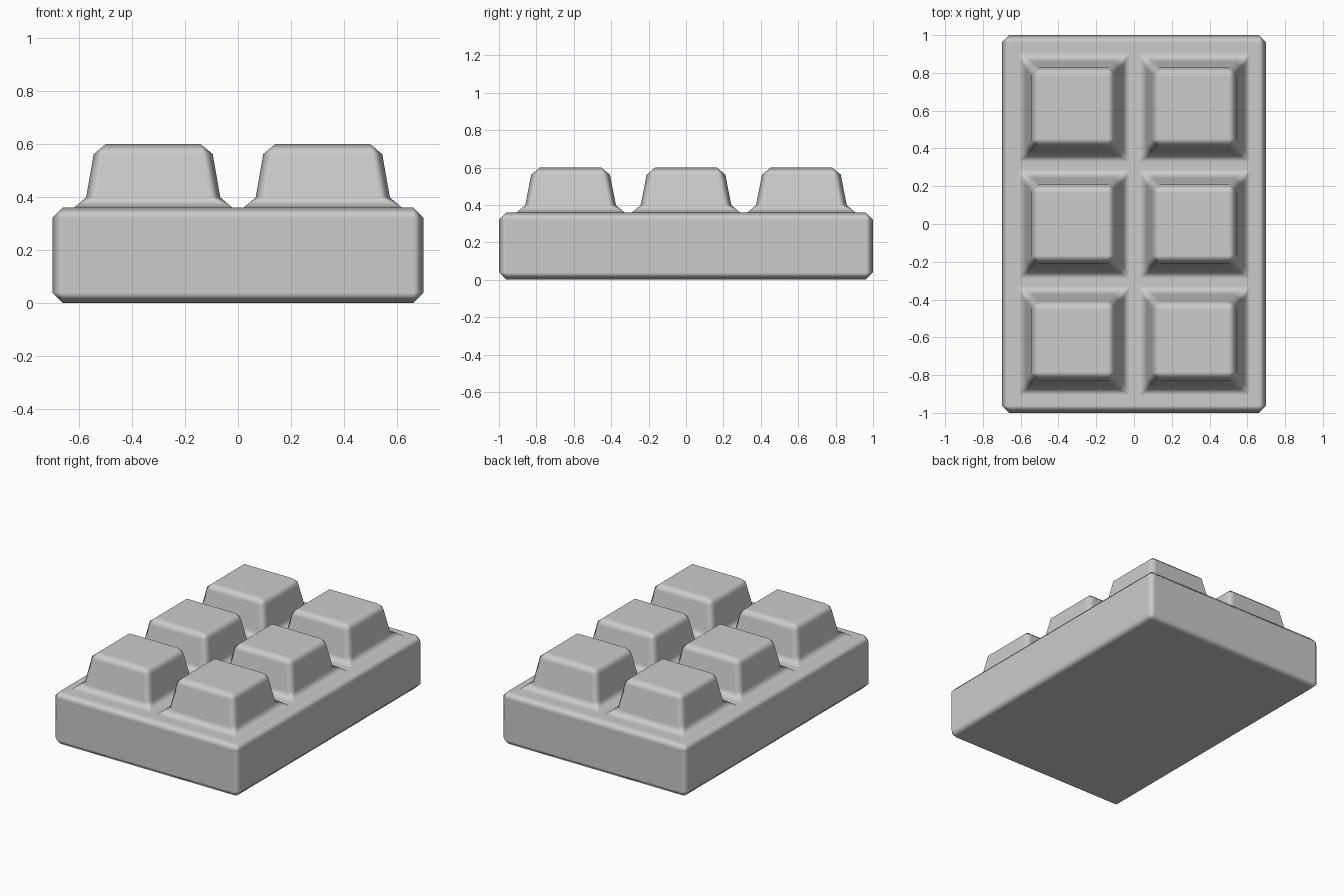
import bpy, bmesh
from mathutils import Matrix, Vector

if "Cube" in bpy.data.objects:
    bpy.data.objects.remove(bpy.data.objects["Cube"])

BASE_TOP, PEG_TOP = 0.36, 0.60
CX, CY = 0.32, 0.617          # spacing of the raised blocks
HX, HY = 0.26, 0.25           # half size at block foot
TX, TY = 0.218, 0.203         # half size at block top

bm = bmesh.new()

# Base slab
bmesh.ops.create_cube(bm, size=1, matrix=Matrix.Translation((0, 0, BASE_TOP / 2))
                      @ Matrix.Diagonal((1.4, 2.0, BASE_TOP, 1)))

# Cut the outlines of the blocks into the slab
def cut(co, axis):
    n = Vector((0, 0, 0))
    n[axis] = 1
    bmesh.ops.bisect_plane(bm, geom=bm.verts[:] + bm.edges[:] + bm.faces[:],
                           plane_co=n * co, plane_no=n)

for s in (-1, 1):
    for c in (-CX, CX):
        cut(c + s * HX, 0)
    for c in (-CY, 0, CY):
        cut(c + s * HY, 1)

# Raise the 2 x 3 tapered blocks
bm.normal_update()
def is_block(f):
    c = f.calc_center_median()
    return (f.normal.z > 0.9 and abs(abs(c.x) - CX) < 0.01
            and min(abs(c.y), abs(abs(c.y) - CY)) < 0.01)

blocks = [f for f in bm.faces if is_block(f)]
for f in bmesh.ops.extrude_discrete_faces(bm, faces=blocks)["faces"]:
    c = f.calc_center_median()
    for v in f.verts:
        v.co = (c.x + (v.co.x - c.x) * TX / HX,
                c.y + (v.co.y - c.y) * TY / HY, PEG_TOP)

bmesh.ops.recalc_face_normals(bm, faces=bm.faces)
for f in bm.faces:
    f.smooth = True

mesh = bpy.data.meshes.new("block_plate")
bm.to_mesh(mesh)
bm.free()
plate = bpy.data.objects.new("block_plate", mesh)
bpy.context.collection.objects.link(plate)

# Single-step chamfer on every real edge, convex and concave
bev = plate.modifiers.new("chamfer", 'BEVEL')
bev.width = 0.039
bev.segments = 1
bev.limit_method = 'ANGLE'
bev.harden_normals = True
